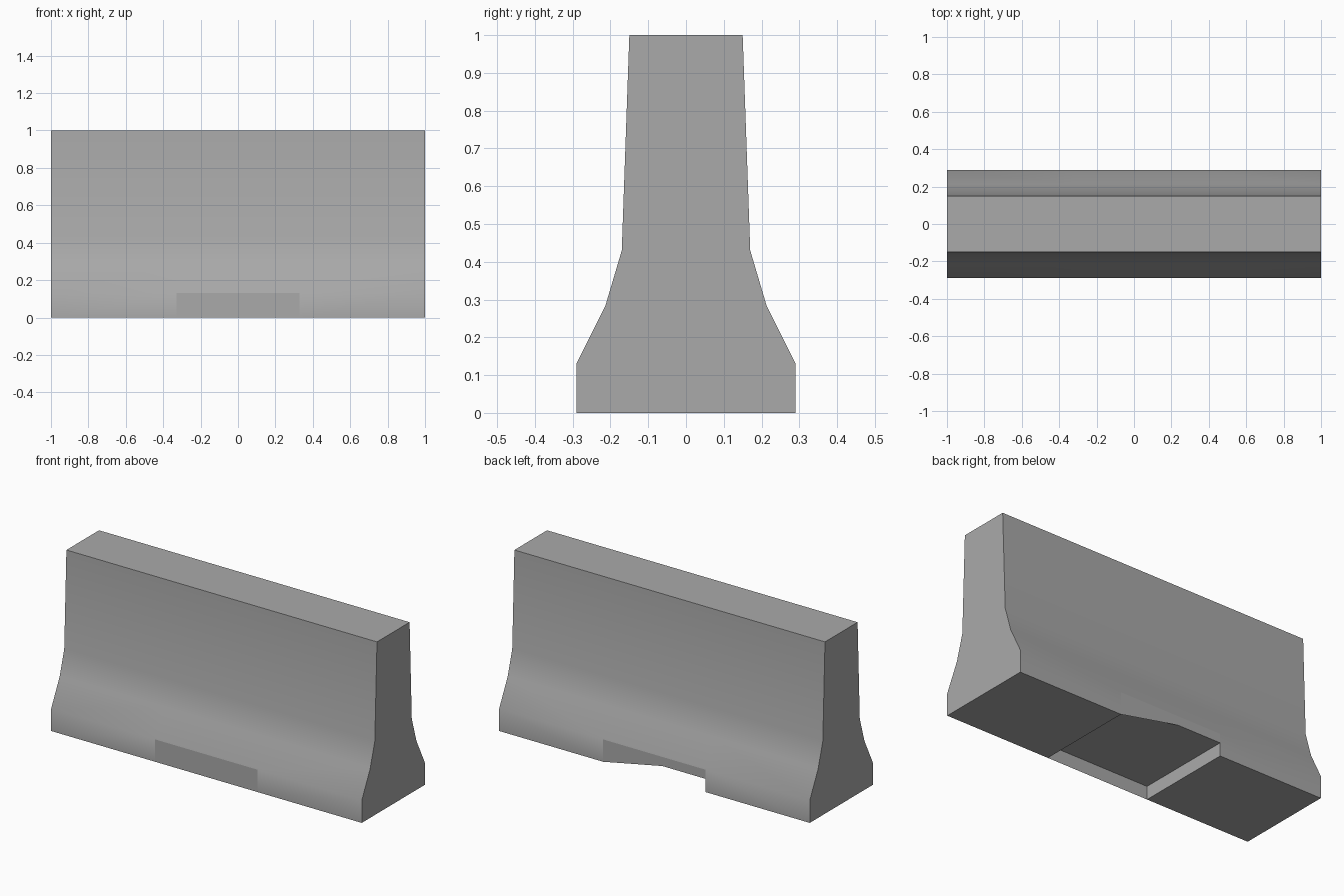
import bpy, bmesh
from mathutils import Vector

cube = bpy.data.objects.get("Cube")
if cube:
    bpy.data.objects.remove(cube, do_unlink=True)

concrete = bpy.data.materials.new("concrete grey")
concrete.use_nodes = True
colour = (0.4, 0.4, 0.4, 1)
concrete.diffuse_color = colour
concrete.node_tree.nodes["Principled BSDF"].inputs["Base Color"].default_value = colour

# Half profile: (half depth, height), from the ground up
profile = [(0.29, 0), (0.29, 0.13), (0.213, 0.285), (0.17, 0.43), (0.15, 1)]
stations = [-1, -0.33, 0.33, 1]
slot, slot_top, ramp_end = 0.33, 0.077, -0.05
foot, foot_top = profile[1]

bm = bmesh.new()


def face(points, outward, smooth=False):
    """Add one face turned towards the given direction."""
    f = bm.faces.new([bm.verts.new(p) for p in points])
    f.normal_update()
    if f.normal.dot(Vector(outward)) < 0:
        f.normal_flip()
    f.smooth = smooth


def floor_panel(x0, x1, depth, z, outward):
    face([(x0, -depth, z), (x1, -depth, z), (x1, depth, z), (x0, depth, z)], outward)


for i, (x0, x1) in enumerate(zip(stations, stations[1:])):
    middle = i == 1
    # Curved long sides, front and back
    for side in (-1, 1):
        for j, ((y0, z0), (y1, z1)) in enumerate(zip(profile, profile[1:])):
            if middle and j == 0:
                continue
            face([(x0, side * y0, z0), (x1, side * y0, z0),
                  (x1, side * y1, z1), (x0, side * y1, z1)], (0, side, 0), True)
    # Flat top, and underside raised over the slot
    floor_panel(x0, x1, profile[-1][0], profile[-1][1], (0, 0, 1))
    floor_panel(x0, x1, foot, slot_top if middle else 0, (0, 0, -1))

# Flat panel closing the slot at the front
face([(-slot, -foot, 0), (slot, -foot, 0),
      (slot, -foot, foot_top), (-slot, -foot, foot_top)], (0, -1, 0))

# Back panel with a sloped opening into the slot
face([(slot, foot, 0), (slot, foot, foot_top), (-slot, foot, foot_top),
      (-slot, foot, slot_top), (ramp_end, foot, slot_top)], (0, 1, 0))

# Slot side walls and barrier ends
outline = [(y, z) for y, z in profile] + [(-y, z) for y, z in reversed(profile)]
for s in (-1, 1):
    face([(s * slot, -foot, 0), (s * slot, foot, 0),
          (s * slot, foot, slot_top), (s * slot, -foot, slot_top)], (-s, 0, 0))
    face([(s, y, z) for y, z in outline], (s, 0, 0))

bmesh.ops.remove_doubles(bm, verts=bm.verts[:], dist=0.0001)
mesh = bpy.data.meshes.new("barrier_body")
bm.to_mesh(mesh)
bm.free()
mesh.materials.append(concrete)
barrier = bpy.data.objects.new("barrier_body", mesh)
bpy.context.collection.objects.link(barrier)
